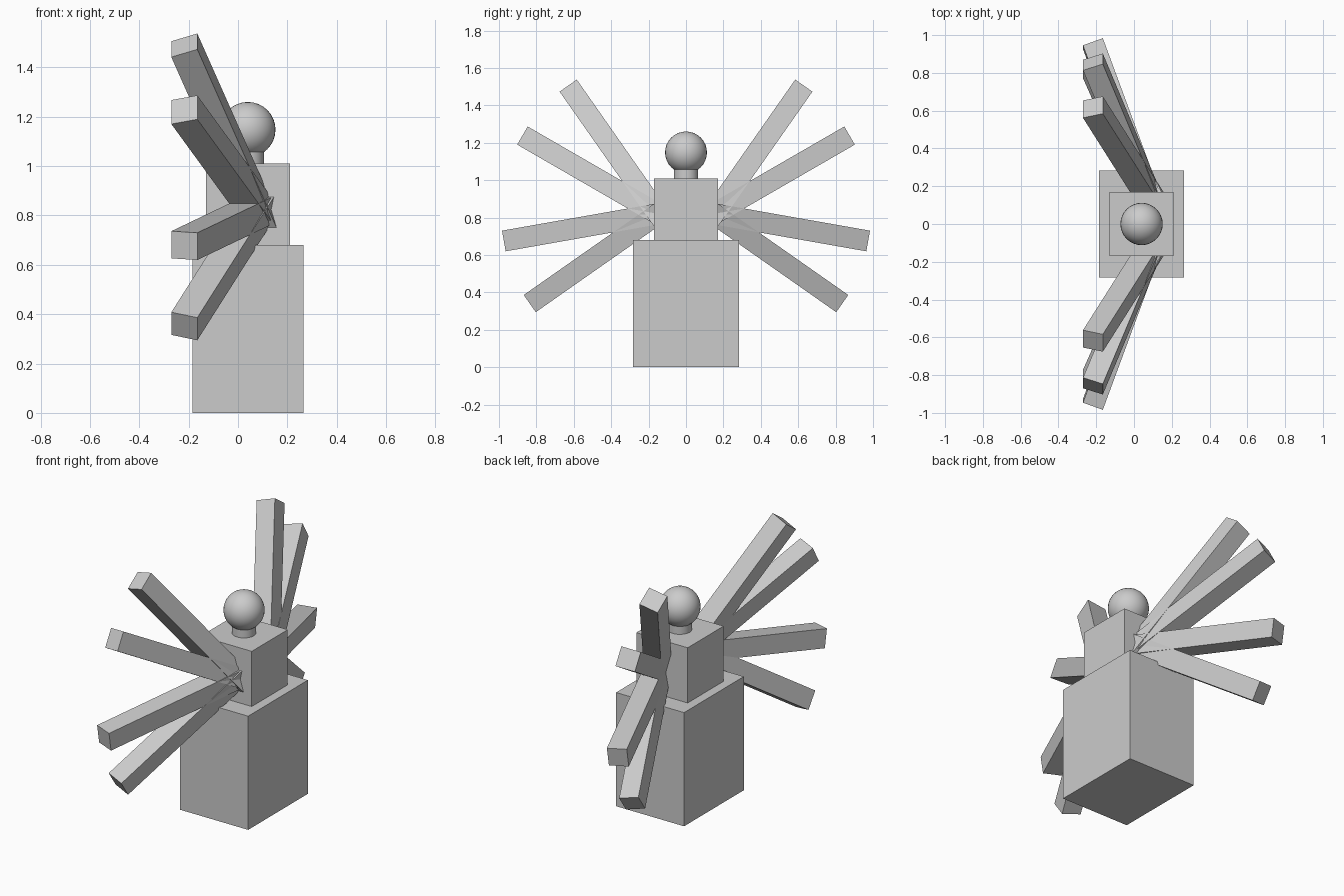
import bpy
from math import radians
from mathutils import Matrix

cube = bpy.data.objects.get("Cube")
if cube:
    bpy.data.objects.remove(cube, do_unlink=True)

# Single grey material
grey = bpy.data.materials.new("light grey")
grey.use_nodes = True
grey.diffuse_color = (0.6, 0.6, 0.6, 1)
grey.node_tree.nodes["Principled BSDF"].inputs["Base Color"].default_value = (0.6, 0.6, 0.6, 1)

CENTRE_X = 0.04


def finish(name, smooth=False):
    obj = bpy.context.object
    obj.name = name
    obj.data.materials.append(grey)
    if smooth:
        bpy.ops.object.shade_smooth_by_angle(angle=radians(40))
    return obj


def box(name, size, matrix):
    bpy.ops.mesh.primitive_cube_add(size=1)
    obj = finish(name)
    obj.data.transform(matrix @ Matrix.Diagonal((*size, 1)))
    return obj


# Body blocks
box("lower_body", (0.45, 0.565, 0.68), Matrix.Translation((CENTRE_X, 0, 0.34)))
box("torso", (0.34, 0.34, 0.33), Matrix.Translation((CENTRE_X, 0, 0.845)))

# Neck and head
bpy.ops.mesh.primitive_cylinder_add(vertices=32, radius=0.065, depth=0.1,
                                    location=(CENTRE_X, 0, 1.05))
finish("neck", True)
bpy.ops.mesh.primitive_uv_sphere_add(segments=32, ring_count=16, radius=0.112,
                                     location=(CENTRE_X, 0, 1.148))
finish("head", True)

# Four arms per side, fanned about the shoulder and swept towards -x
THICK, REACH, INSIDE = 0.112, 0.87, 0.08
for side, sign in (("back", 1), ("front", -1)):
    for i, pitch in enumerate((55, 30, -10, -35), 1):
        pose = (Matrix.Translation((0.08, sign * 0.15, 0.82))
                @ Matrix.Rotation(radians(sign * pitch), 4, "X")
                @ Matrix.Rotation(radians(sign * 20), 4, "Z")
                @ Matrix.Translation((0, sign * (REACH - INSIDE) / 2, 0)))
        box(f"{side}_arm_{i}", (THICK, REACH + INSIDE, THICK), pose)
